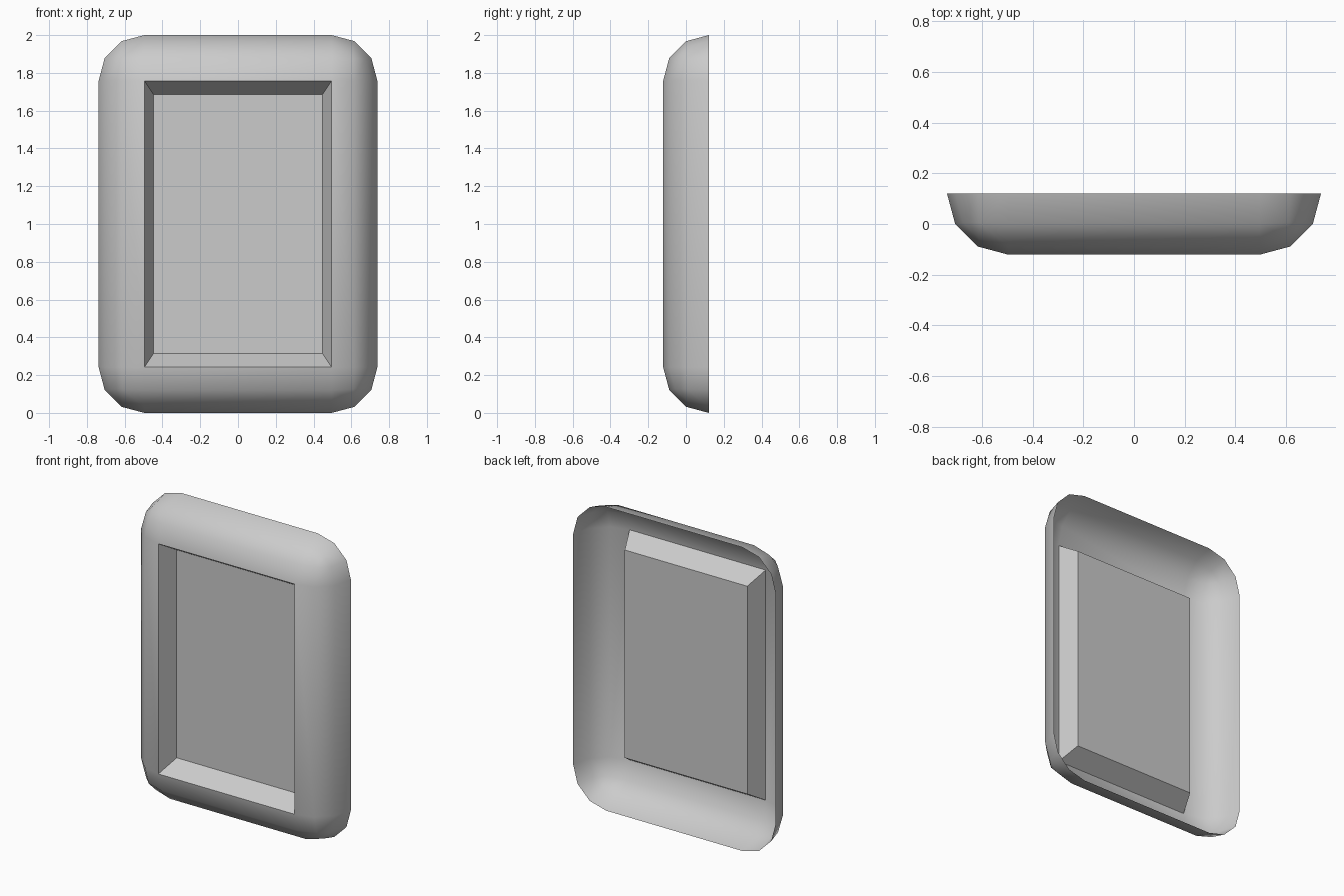
import bpy, bmesh, math

if "Cube" in bpy.data.objects:
    bpy.data.objects.remove(bpy.data.objects["Cube"])

R = 0.242                      # rounding radius, also the shell depth
HALF_W, HEIGHT = 0.738, 2.0
FRONT, DEEP = -R / 2, 1.0

bm = bmesh.new()

# Block with every edge rounded in three facets
bmesh.ops.create_cube(bm, size=1)
for v in bm.verts:
    v.co.x *= 2 * HALF_W
    v.co.y = FRONT if v.co.y < 0 else FRONT + DEEP
    v.co.z = (v.co.z + 0.5) * HEIGHT
bmesh.ops.bevel(bm, geom=bm.edges[:], offset=R, offset_type='OFFSET',
                segments=3, profile=0.5, affect='EDGES', clamp_overlap=True)

# Keep only the front rim, leaving the back open
bmesh.ops.delete(bm, geom=[v for v in bm.verts if v.co.y > R / 2 + 0.01],
                 context='VERTS')

# Sink the front face into a tapered recess
front = max((f for f in bm.faces if f.normal.y < -0.99), key=lambda f: f.calc_area())
new = bmesh.ops.extrude_discrete_faces(bm, faces=[front])["faces"][0]
for v in new.verts:
    v.co.x *= 0.9
    v.co.y += R / 2
    v.co.z = 1 + (v.co.z - 1) * 0.903
bm.normal_update()

mesh = bpy.data.meshes.new("recessed_frame")
bm.to_mesh(mesh)
bm.free()
frame = bpy.data.objects.new("recessed_frame", mesh)
bpy.context.collection.objects.link(frame)

# Smooth rim, crisp recess edges
bpy.context.view_layer.objects.active = frame
frame.select_set(True)
bpy.ops.object.shade_smooth_by_angle(angle=math.radians(40))
